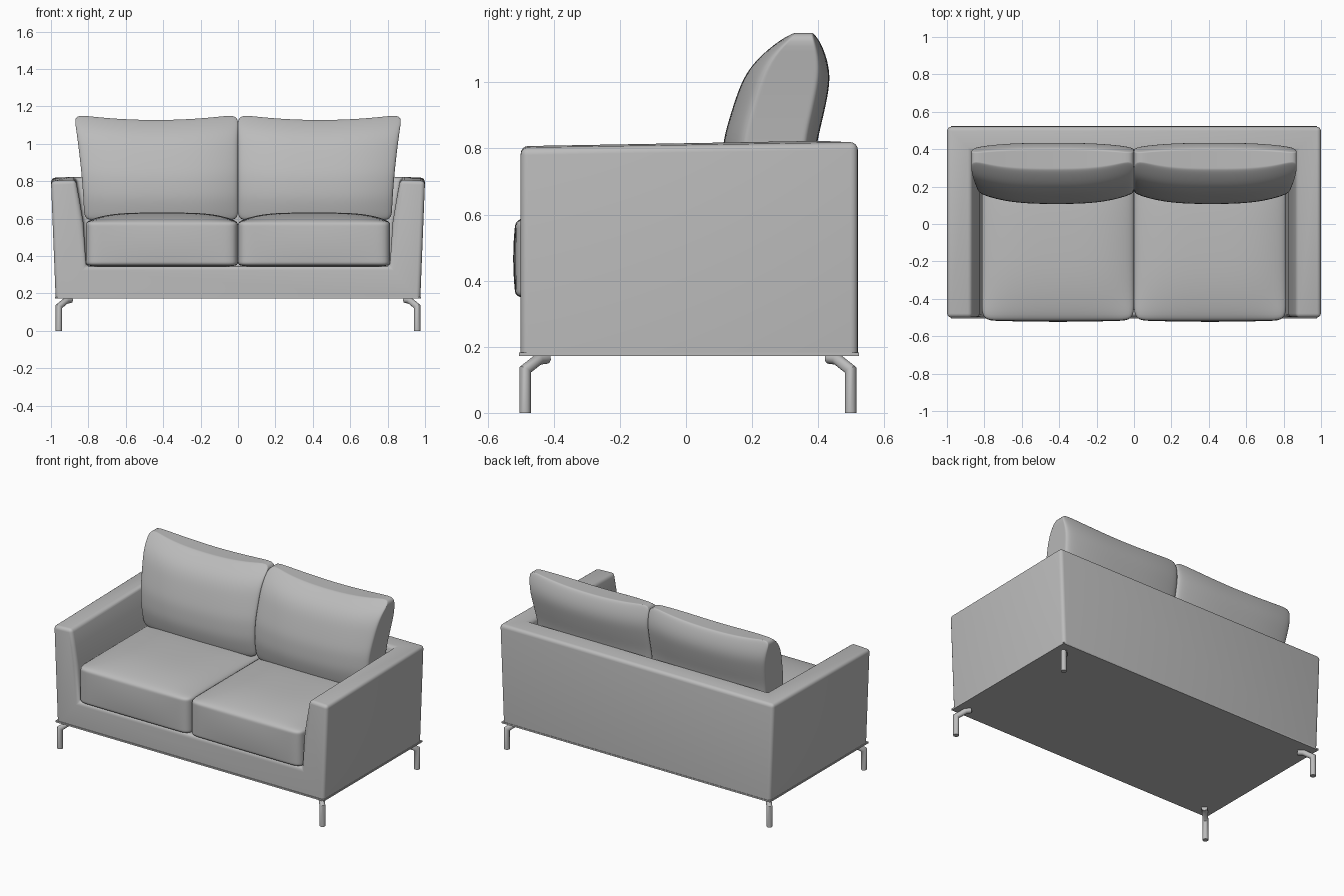
import bpy, bmesh, math
from mathutils import Vector

if "Cube" in bpy.data.objects:
    bpy.data.objects.remove(bpy.data.objects["Cube"])

fabric = bpy.data.materials.new("grey")
fabric.diffuse_color = (0.5, 0.5, 0.5, 1)
fabric.use_nodes = True
fabric.node_tree.nodes["Principled BSDF"].inputs["Base Color"].default_value = fabric.diffuse_color


def finish(bm, name, subsurf=0):
    bmesh.ops.recalc_face_normals(bm, faces=bm.faces[:])
    me = bpy.data.meshes.new(name)
    bm.to_mesh(me)
    bm.free()
    me.materials.append(fabric)
    ob = bpy.data.objects.new(name, me)
    bpy.context.collection.objects.link(ob)
    bpy.ops.object.select_all(action='DESELECT')
    ob.select_set(True)
    bpy.context.view_layer.objects.active = ob
    if subsurf:
        m = ob.modifiers.new("soft", 'SUBSURF')
        m.levels = m.render_levels = subsurf
        bpy.ops.object.shade_smooth()
    else:
        bpy.ops.object.shade_smooth_by_angle(angle=math.radians(35))
    return ob


def grid_cube(cuts):
    bm = bmesh.new()
    bmesh.ops.create_cube(bm, size=2)
    bmesh.ops.subdivide_edges(bm, edges=bm.edges[:], cuts=cuts, use_grid_fill=True)
    return bm


def lerp(a, b, t):
    return a + (b - a) * t


def sample(points, t):
    # piecewise linear lookup in (position, value) pairs
    for (a, va), (b, vb) in zip(points, points[1:]):
        if t <= b:
            return lerp(va, vb, max(0, (t - a) / (b - a)))
    return points[-1][1]


# body: arms, back and front rail as one U-shaped shell around the seat deck
section = [(0.025, 0.177), (0.0, 0.802), (0.133, 0.808), (0.153, 0.70),
           (0.173, 0.58), (0.188, 0.345)]          # inset from outside, height
bm = bmesh.new()
stations = []
for sx, back in ((-1, 0), (-1, 1), (1, 1), (1, 0)):
    ring = []
    for i, (d, z) in enumerate(section):
        y = 0.52 - (d if i else 0) if back else -0.5
        lift = 0.016 if back and i in (1, 2) else 0
        ring.append(bm.verts.new((sx * (1 - d), y, z + lift)))
    stations.append(ring)
for a, b in zip(stations, stations[1:]):
    for i in range(len(section) - 1):
        bm.faces.new((a[i], a[i + 1], b[i + 1], b[i]))
bm.faces.new([s[-1] for s in stations])
bm.faces.new([s[0] for s in stations])
bm.faces.new(stations[0] + stations[3][::-1])
bmesh.ops.recalc_face_normals(bm, faces=bm.faces[:])
edges = [e for e in bm.edges if e.calc_face_angle(0) > math.radians(40)
         and max(v.co.z for v in e.verts) > 0.2]
bmesh.ops.bevel(bm, geom=edges, offset=0.022, segments=4, profile=0.5,
                affect='EDGES', clamp_overlap=True)
finish(bm, "sofa_body")

# thin underside panel with a slight lip
bm = bmesh.new()
bmesh.ops.create_cube(bm, size=1)
for v in bm.verts:
    v.co = (v.co.x * 1.958, v.co.y * 1.028 + 0.009, 0.177 + v.co.z * 0.01)
finish(bm, "underside_panel")

# profile of the leaning back cushions: (height fraction, y)
front = [(0, 0.13), (0.2, 0.105), (0.42, 0.11), (0.62, 0.14), (0.8, 0.175),
         (0.93, 0.225), (1, 0.285)]
rear = [(0, 0.375), (0.42, 0.395), (0.62, 0.422), (0.78, 0.437), (0.9, 0.428),
        (1, 0.405)]

for side, word in ((-1, "left"), (1, "right")):
    # seat cushion: crowned top, slightly bowed front
    bm = grid_cube(8)
    for v in bm.verts:
        s, r, t = v.co
        crown = (1 - s ** 4) * (1 - abs(r) ** 3)
        x = lerp(0.0, 0.814, (s + 1) / 2)
        y = lerp(-0.515, 0.37, (r + 1) / 2)
        if r < 0:
            y -= 0.008 * (1 - s * s) * (1 - t * t)
        z = lerp(0.345, 0.588, (t + 1) / 2) + (0.045 * crown * (t + 1) / 2)
        v.co = (side * x, y, z)
    finish(bm, word + "_seat_cushion", 2)

    # back cushion: plump in the middle, raised corners, flared outer edge
    bm = grid_cube(8)
    for v in bm.verts:
        s, r, t = v.co
        h = (t + 1) / 2
        thin = abs(s) ** 3
        yf = sample(front, h) + 0.055 * thin
        yb = sample(rear, h) - 0.025 * thin
        outer = 0.822 + 0.055 * h ** 1.6
        x = lerp(0.0, outer, (s + 1) / 2)
        z = lerp(0.59, 1.127 + 0.03 * s * s, h)
        v.co = (side * x, lerp(yf, yb, (r + 1) / 2), z)
    finish(bm, word + "_back_cushion", 2)

    # bent legs: mitred round tube
    for sy, yc, end in ((-1, -0.487, "front"), (1, 0.498, "back")):
        path = [Vector((side * x, yc - sy * d, z)) for x, d, z in
                ((0.958, 0, 0), (0.958, 0, 0.13), (0.918, 0.042, 0.163),
                 (0.895, 0.066, 0.166))]
        bm = bmesh.new()
        pts = [path[0] + Vector((0.0175 * math.cos(a), 0.0175 * math.sin(a), 0))
               for a in (math.tau * k / 12 for k in range(12))]
        rings = [[bm.verts.new(p) for p in pts]]
        for i in range(1, len(path)):
            d = (path[i] - path[i - 1]).normalized()
            nxt = (path[i + 1] - path[i]).normalized() if i + 1 < len(path) else d
            n = d + nxt
            pts = [p + d * ((path[i] - p).dot(n) / d.dot(n)) for p in pts]
            rings.append([bm.verts.new(p) for p in pts])
        for a, b in zip(rings, rings[1:]):
            for k in range(12):
                j = (k + 1) % 12
                bm.faces.new((a[k], a[j], b[j], b[k]))
        bm.faces.new(rings[0])
        bm.faces.new(rings[-1])
        finish(bm, f"{end}_{word}_leg")
